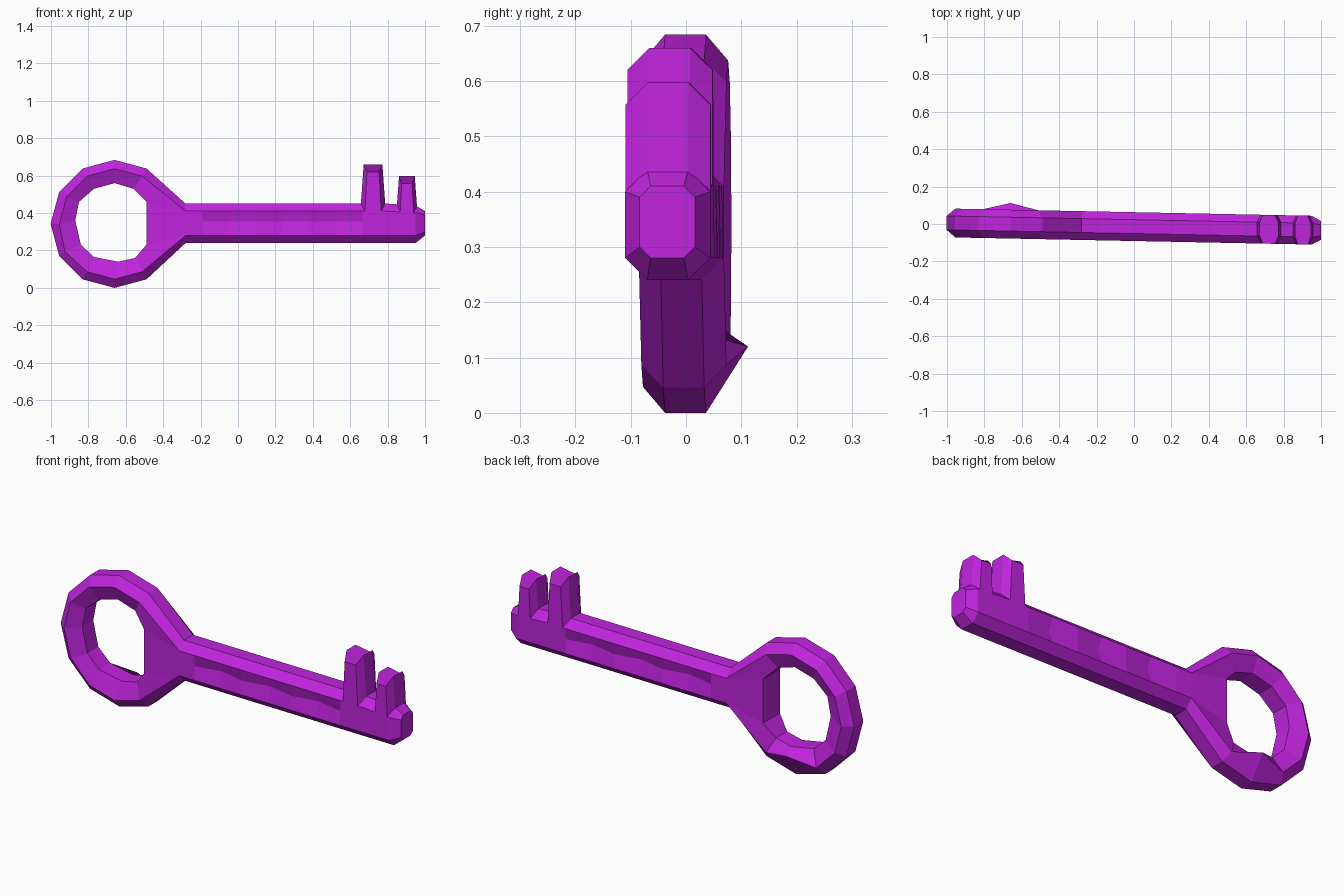
import bpy, bmesh, math

if "Cube" in bpy.data.objects:
    bpy.data.objects.remove(bpy.data.objects["Cube"])

mat = bpy.data.materials.new("bright purple")
mat.diffuse_color = (0.53, 0.018, 0.73, 1)
mat.use_nodes = True
mat.node_tree.nodes["Principled BSDF"].inputs["Base Color"].default_value = mat.diffuse_color

W, F = 0.077, 0.037          # half thickness, half width of the narrow flats


def loft(name, sections, closed=False):
    """Skin matching vertex loops; closed joins last to first, else caps ends."""
    bm = bmesh.new()
    # the whole key leans slightly in y along its length
    loops = [[bm.verts.new((x, y - 0.02 * (x + 0.7), z)) for x, y, z in s]
             for s in sections]
    pairs = list(zip(loops, loops[1:]))
    if closed:
        pairs.append((loops[-1], loops[0]))
    else:
        bm.faces.new(loops[0])
        bm.faces.new(loops[-1])
    for a, b in pairs:
        for i in range(len(a)):
            j = (i + 1) % len(a)
            bm.faces.new((a[i], a[j], b[j], b[i]))
    bmesh.ops.recalc_face_normals(bm, faces=bm.faces)
    me = bpy.data.meshes.new(name)
    bm.to_mesh(me)
    bm.free()
    me.materials.append(mat)
    ob = bpy.data.objects.new(name, me)
    bpy.context.collection.objects.link(ob)
    return ob


# Bow: faceted ring that widens into the neck
CX, CZ = -0.66, 0.342
inner = [(-0.56, 0.53), (-0.66, 0.56), (-0.77, 0.53), (-0.85, 0.46), (-0.87, 0.36),
         (-0.84, 0.23), (-0.77, 0.165), (-0.64, 0.14), (-0.55, 0.16)]
cols = []
for k, (ix, iz) in enumerate(inner):
    a = math.radians(60 + 30 * k)
    c, s = math.cos(a), math.sin(a)
    ox, oz = CX + 0.342 * c, CZ + 0.342 * s
    bx, bz = CX + 0.295 * c, CZ + 0.295 * s
    back = (bx, W, bz)
    front = (bx, -W, bz)
    if k == 7:                               # bent burr at the bottom
        back = (CX, 0.113, 0.12)
    if k == 5:                               # worn notch at lower left
        front = (bx - 0.01, -W + 0.012, bz)
    cols.append([(ox, -F, oz), front, (ix, -0.045, iz),
                 (ix, 0.045, iz), back, (ox, F, oz)])
for oz, bz, iz in ((0.24, 0.28, 0.23), (0.45, 0.41, 0.46)):   # neck
    cols.append([(-0.28, -F, oz), (-0.28, -W, bz), (-0.49, -0.07, iz),
                 (-0.49, 0.07, iz), (-0.28, W, bz), (-0.28, F, oz)])
loft("bow", cols, closed=True)


# Shank: octagonal bar with dents along both sides
def bar(x, dent=0.0, y=W, f=F, z0=0.24, z1=0.45, b=0.04):
    half = [(f, z0), (y, z0 + b), (y - dent, 0.355), (y, z1 - b), (f, z1)]
    return [(x, v, z) for v, z in half] + [(x, -v, z) for v, z in reversed(half)]


sections = [bar(-0.28)]
for k in range(7):
    sections.append(bar(-0.19 + 0.142 * k, 0.028 if k % 2 else 0.0))
sections += [bar(0.80), bar(0.95, z1=0.44), bar(1.0, y=0.05, f=0.03, z0=0.28, z1=0.41, b=0.02)]
loft("shank", sections)


# Bits: two tapered teeth standing on the shank
def tooth(name, x, base, top, height):
    secs = []
    for hx, z, drop in ((base, 0.39, 0.0), (base, 0.42, 0.01), (top, height, 0.04)):
        secs.append([(x + sx * hx * w, y, z - d) for sx, w, y, d in (
            (-1, 1, -F, 0), (-1, 0.65, -W, drop), (1, 0.65, -W, drop), (1, 1, -F, 0),
            (1, 1, F, 0), (1, 0.65, W, drop), (-1, 0.65, W, drop), (-1, 1, F, 0))])
    loft(name, secs)


tooth("tall_tooth", 0.722, 0.067, 0.05, 0.66)
tooth("short_tooth", 0.903, 0.055, 0.042, 0.597)
